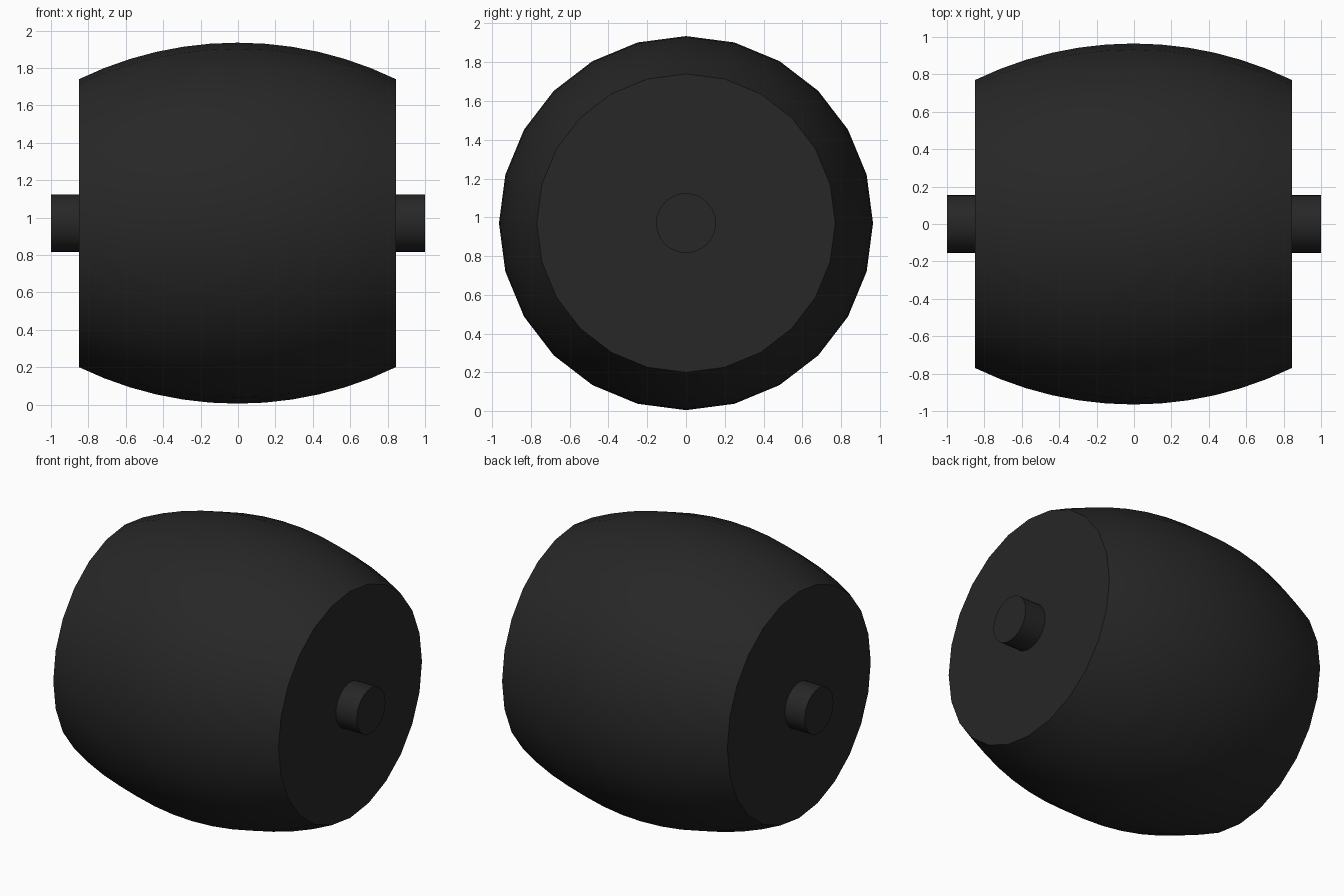
import bpy, bmesh, math

if "Cube" in bpy.data.objects:
    bpy.data.objects.remove(bpy.data.objects["Cube"])

CENTRE_Z = 0.97

dark = bpy.data.materials.new("dark_rubber")
dark.diffuse_color = (0.02, 0.02, 0.02, 1)
dark.use_nodes = True
dark.node_tree.nodes["Principled BSDF"].inputs["Base Color"].default_value = dark.diffuse_color


def lathe_x(name, profile, sides):
    """Spin an (x, radius) profile round the x axis and cap both ends."""
    bm = bmesh.new()
    rings = []
    for x, r in profile:
        rings.append([bm.verts.new((x, r * math.sin(math.tau * i / sides),
                                    r * math.cos(math.tau * i / sides)))
                      for i in range(sides)])
    for a, b in zip(rings, rings[1:]):
        for i in range(sides):
            j = (i + 1) % sides
            bm.faces.new((a[i], a[j], b[j], b[i]))
    bm.faces.new(rings[0])
    bm.faces.new(rings[-1])
    bmesh.ops.recalc_face_normals(bm, faces=bm.faces)
    mesh = bpy.data.meshes.new(name)
    bm.to_mesh(mesh)
    bm.free()
    mesh.materials.append(dark)
    obj = bpy.data.objects.new(name, mesh)
    obj.location.z = CENTRE_Z
    bpy.context.collection.objects.link(obj)
    bpy.ops.object.select_all(action='DESELECT')
    obj.select_set(True)
    bpy.context.view_layer.objects.active = obj
    bpy.ops.object.shade_smooth_by_angle(angle=math.radians(30))
    return obj


# Crowned roller body: a circular-arc profile from end face to end face
R_MAX, R_END, HALF, STEPS = 0.965, 0.77, 0.847, 12
sag = R_MAX - R_END
arc = (HALF ** 2 + sag ** 2) / (2 * sag)
half_angle = math.asin(HALF / arc)
profile = []
for k in range(STEPS + 1):
    t = half_angle * (2 * k / STEPS - 1)
    profile.append((arc * math.sin(t) - 0.003, R_MAX - arc * (1 - math.cos(t))))
lathe_x("roller_body", profile, 24)

# Axle running through the roller
lathe_x("axle", [(-1, 0.154), (1, 0.154)], 32)
